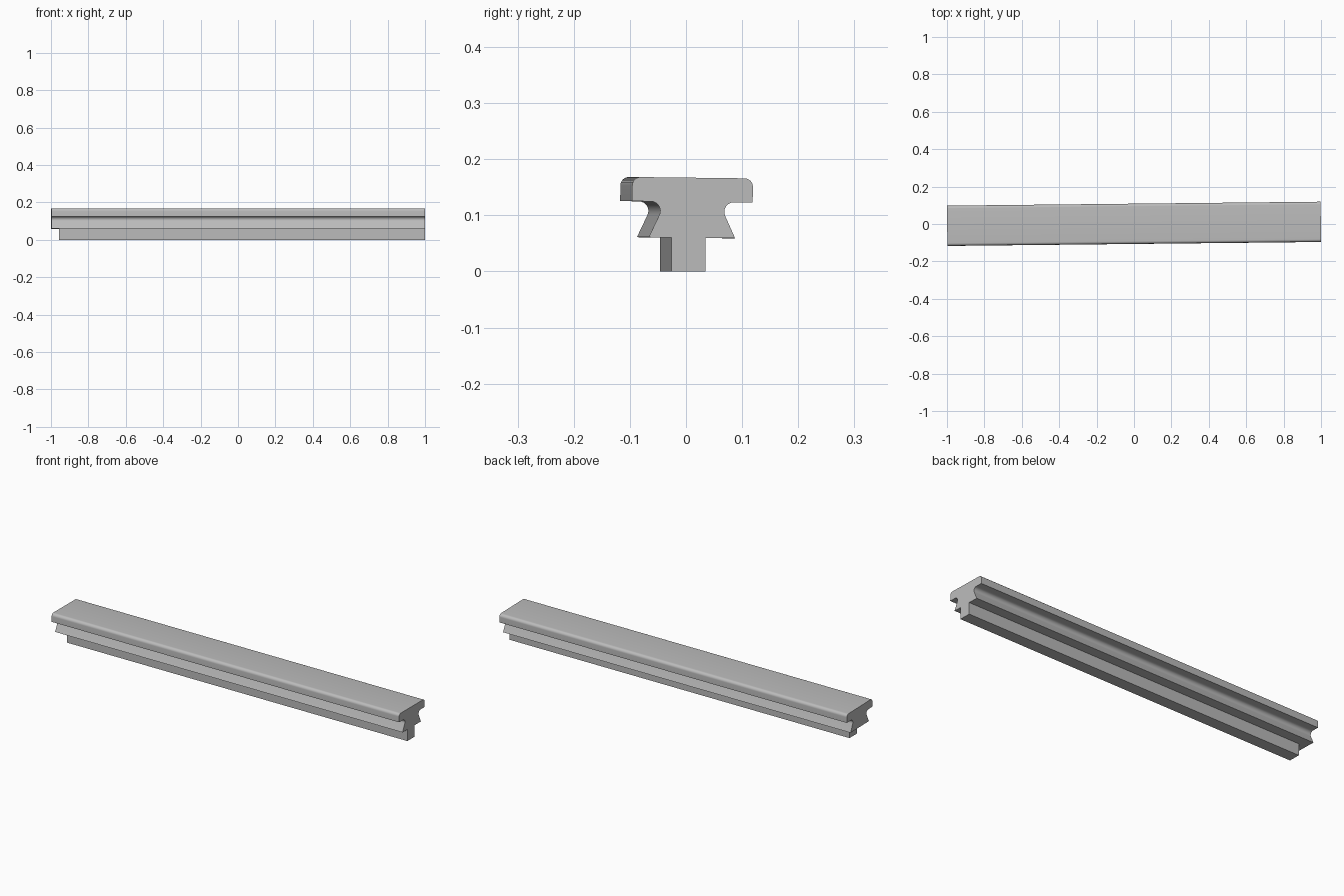
import bpy
import bmesh
import math
from mathutils import Vector

cube = bpy.data.objects.get("Cube")
if cube:
    bpy.data.objects.remove(cube, do_unlink=True)

LENGTH = 1.9977
YAW = 0.0106
ROLL = -0.012

grey = bpy.data.materials.new("plain grey")
grey.use_nodes = True
COLOUR = (0.5, 0.5, 0.5, 1)
grey.diffuse_color = COLOUR
grey.node_tree.nodes["Principled BSDF"].inputs["Base Color"].default_value = COLOUR


def arc(cy, cz, radius, start, end, steps=8):
    """Points of a circular arc in the cross-section, angles in degrees."""
    angles = [math.radians(start + (end - start) * i / steps) for i in range(steps + 1)]
    return [(cy + radius * math.cos(a), cz + radius * math.sin(a)) for a in angles]


def extrude_profile(name, profile, x0, x1, location, roll):
    """Sweep a closed y-z cross-section along x."""
    bm = bmesh.new()
    face = bm.faces.new([bm.verts.new((x0, y, z)) for y, z in profile])
    swept = bmesh.ops.extrude_face_region(bm, geom=[face])
    verts = [g for g in swept["geom"] if isinstance(g, bmesh.types.BMVert)]
    bmesh.ops.translate(bm, verts=verts, vec=Vector((x1 - x0, 0, 0)))
    bmesh.ops.recalc_face_normals(bm, faces=bm.faces)
    mesh = bpy.data.meshes.new(name)
    bm.to_mesh(mesh)
    bm.free()
    mesh.materials.append(grey)
    obj = bpy.data.objects.new(name, mesh)
    bpy.context.collection.objects.link(obj)
    obj.location = location
    obj.rotation_euler = (roll, 0, YAW)
    bpy.ops.object.select_all(action="DESELECT")
    obj.select_set(True)
    bpy.context.view_layer.objects.active = obj
    bpy.ops.object.shade_smooth_by_angle(angle=math.radians(30))
    return obj


# Half cross-section of the rail: flared foot, hollow neck, round-topped head
half = [(0.077, 0.0)]
half += arc(0.074, 0.047, 0.017, 208, 90)
half += [(0.1075, 0.064)]
half += arc(0.0925, 0.092, 0.015, 0, 90)
profile = half + [(-y, z) for y, z in reversed(half)]

extrude_profile("rail", profile, -LENGTH / 2, LENGTH / 2, (0, 0, 0.06), ROLL)

# Narrow stem below, stopping short of one end
stem = [(-0.0305, 0), (0.0305, 0), (0.0305, 0.0605), (-0.0305, 0.0605)]
extrude_profile("stem", stem, -0.957, LENGTH / 2, (0, -0.006, 0), 0)
